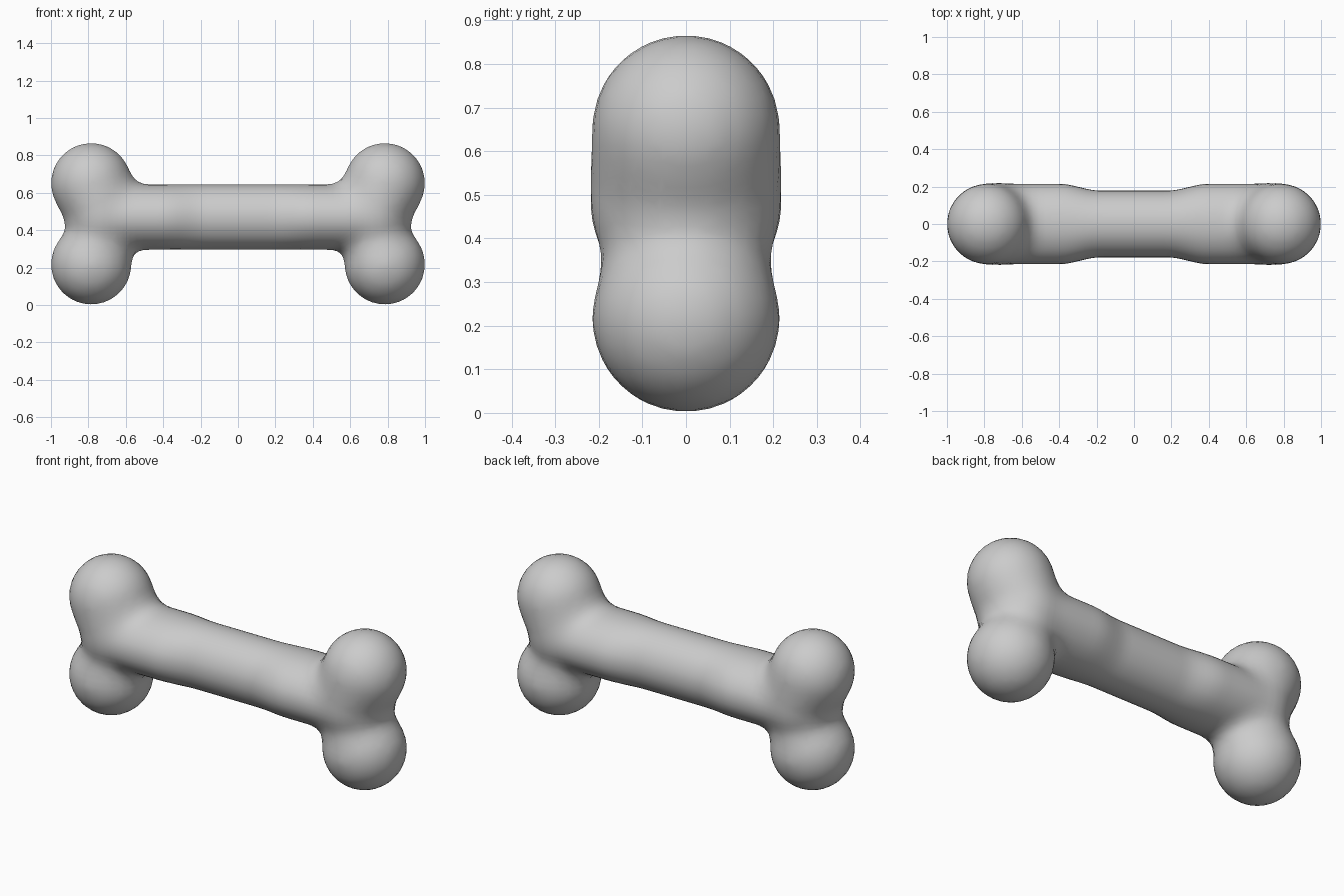
import bpy, bmesh
from math import sqrt
from mathutils import Vector, Matrix

if "Cube" in bpy.data.objects:
    bpy.data.objects.remove(bpy.data.objects["Cube"])

KNOB_R = 0.214
KNOBS = [Vector((s * 0.785, 0, z)) for s in (-1, 1) for z in (0.217, 0.651)]
SHAFT_Z, SHAFT_RZ, SHAFT_HALF = 0.47, 0.175, 0.72


def blend(a, b, k=0.1):
    """Smooth union of two distances."""
    h = max(k - abs(a - b), 0) / k
    return min(a, b) - h * h * k / 4


def shaft_width(x):
    """Shaft is narrower in the middle, wider toward the ends."""
    t = min(max((abs(x) - 0.18) / 0.22, 0), 1)
    return 0.178 + 0.037 * t * t * (3 - 2 * t)


def field(p):
    """Signed distance to the blended bone surface."""
    d = 9
    for c in KNOBS:
        d = blend(d, (p - c).length - KNOB_R)
    over = max(abs(p.x) - SHAFT_HALF, 0) / 0.18
    q = sqrt(over ** 2 + (p.y / shaft_width(p.x)) ** 2 + ((p.z - SHAFT_Z) / SHAFT_RZ) ** 2)
    return blend(d, (q - 1) * SHAFT_RZ)


def project(p):
    """Slide a point onto the blended surface."""
    e = 0.002
    for _ in range(6):
        f = field(p)
        g = Vector([(field(p + a) - field(p - a)) / (2 * e)
                    for a in (Vector((e, 0, 0)), Vector((0, e, 0)), Vector((0, 0, e)))])
        p = p - g * (f / max(g.length_squared, 0.1))
    return p


# rough bone: four knobs and a round shaft
bm = bmesh.new()
for c in KNOBS:
    bmesh.ops.create_uvsphere(bm, u_segments=24, v_segments=16, radius=KNOB_R,
                              matrix=Matrix.Translation(c))
bmesh.ops.create_cone(bm, cap_ends=True, segments=24, radius1=0.18, radius2=0.18, depth=1.7,
                      matrix=Matrix.Translation((0, 0, SHAFT_Z)) @ Matrix.Rotation(1.570796, 4, 'Y'))
mesh = bpy.data.meshes.new("bone")
bm.to_mesh(mesh)
bm.free()
bone = bpy.data.objects.new("bone", mesh)
bpy.context.collection.objects.link(bone)
bpy.context.view_layer.objects.active = bone
bone.select_set(True)

# fuse into one skin and relax the seams
fuse = bone.modifiers.new("fuse", 'REMESH')
fuse.mode = 'VOXEL'
fuse.voxel_size = 0.035
relax = bone.modifiers.new("relax", 'SMOOTH')
relax.iterations = 4
for name in ("fuse", "relax"):
    bpy.ops.object.modifier_apply(modifier=name)

# settle the skin onto the soft blended shape
for v in bone.data.vertices:
    v.co = project(v.co.copy())
bpy.ops.object.shade_smooth()
